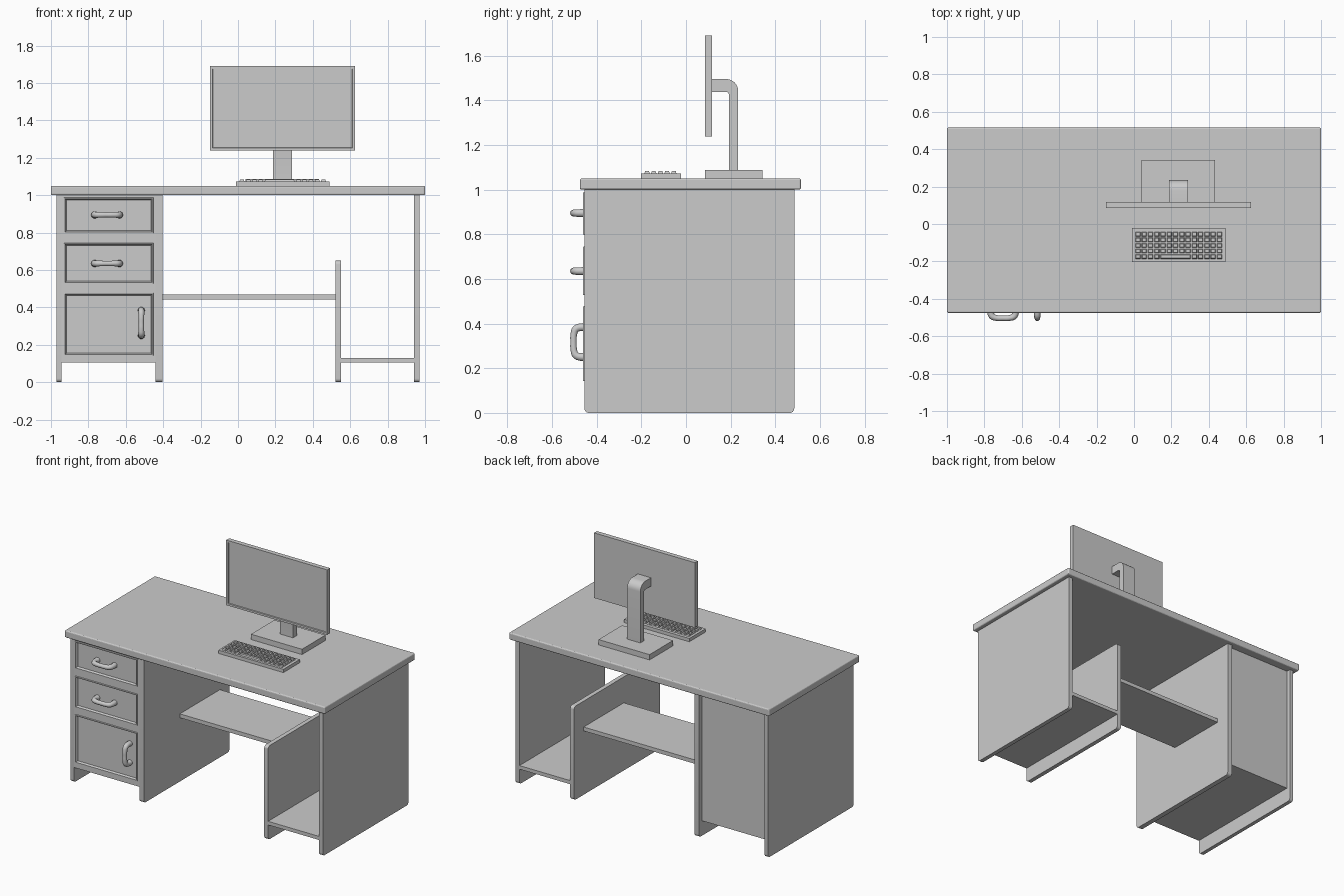
import bpy, bmesh, math
from mathutils import Matrix

if "Cube" in bpy.data.objects:
    bpy.data.objects.remove(bpy.data.objects["Cube"])


def finish(name, bm, bevel=0.0, segments=2, smooth=False):
    bmesh.ops.recalc_face_normals(bm, faces=bm.faces)
    me = bpy.data.meshes.new(name)
    bm.to_mesh(me)
    bm.free()
    ob = bpy.data.objects.new(name, me)
    bpy.context.collection.objects.link(ob)
    if bevel:
        mod = ob.modifiers.new("Bevel", 'BEVEL')
        mod.width, mod.segments = bevel, segments
    if smooth:
        for p in me.polygons:
            p.use_smooth = True
        me.set_sharp_from_angle(angle=math.radians(35))
    return ob


def add_box(bm, x, y, z):
    m = (Matrix.Translation(((x[0] + x[1]) / 2, (y[0] + y[1]) / 2, (z[0] + z[1]) / 2))
         @ Matrix.Diagonal((x[1] - x[0], y[1] - y[0], z[1] - z[0], 1)))
    return bmesh.ops.create_cube(bm, size=1, matrix=m)["verts"]


def box(name, x, y, z, bevel=0.0, segments=2):
    bm = bmesh.new()
    add_box(bm, x, y, z)
    return finish(name, bm, bevel, segments)


def extrude_x(name, profile, x):
    # closed (y, z) profile extruded along x
    bm = bmesh.new()
    f = bm.faces.new([bm.verts.new((x[0], y, z)) for y, z in profile])
    r = bmesh.ops.extrude_face_region(bm, geom=[f])
    bmesh.ops.translate(bm, vec=(x[1] - x[0], 0, 0),
                        verts=[v for v in r["geom"] if isinstance(v, bmesh.types.BMVert)])
    return finish(name, bm, smooth=True)


def arc(cy, cz, r, a0, a1, n=6):
    return [(cy + r * math.cos(math.radians(a0 + (a1 - a0) * i / n)),
             cz + r * math.sin(math.radians(a0 + (a1 - a0) * i / n))) for i in range(n + 1)]


def inset_front(name, x, y, z, steps):
    # box whose -y face is shaped by (inset, outward offset) steps
    bm = bmesh.new()
    add_box(bm, x, y, z)
    bm.normal_update()
    f = min(bm.faces, key=lambda f: f.calc_center_median().y)
    for inset, out in steps:
        bmesh.ops.inset_region(bm, faces=[f], thickness=inset, use_even_offset=True)
        bmesh.ops.translate(bm, vec=(0, -out, 0), verts=f.verts)
        bm.normal_update()
    return finish(name, bm)


def side_panel(name, x, top, round_top=False):
    r, y0, y1 = 0.02, -0.455, 0.485
    prof = arc(y0 + r, r, r, 180, 270) + arc(y1 - r, r, r, 270, 360)
    if round_top:
        prof += arc(y1 - r, top - r, r, 0, 90) + arc(y0 + r, top - r, r, 90, 180)
    else:
        prof += [(y1, top), (y0, top)]
    return extrude_x(name, prof, x)


# desk top and upright panels
box("desk_top", (-1, 1), (-0.475, 0.515), (1.0, 1.05), 0.008, 3)
side_panel("left_outer_panel", (-0.97, -0.943), 1.0)
side_panel("left_inner_panel", (-0.44, -0.405), 1.0)
side_panel("right_outer_panel", (0.94, 0.97), 1.0)
side_panel("right_divider_panel", (0.52, 0.55), 0.65, True)

# shelves
box("middle_shelf", (-0.405, 0.52), (-0.06, 0.38), (0.443, 0.47))
box("lower_shelf", (0.55, 0.94), (-0.455, 0.485), (0.105, 0.13))

# drawer cabinet with rails
cx = (-0.943, -0.44)
box("cabinet_body", cx, (-0.43, 0.455), (0.105, 1.0))
for i, z in enumerate([(0.105, 0.13), (0.49, 0.515), (0.757, 0.785)]):
    box(f"cabinet_rail_{i + 1}", cx, (-0.455, -0.43), z)

# moulded drawer and door fronts
mould = [(0.012, 0.0), (0.002, 0.007), (0.005, 0.0), (0.006, -0.015)]
for name, z in (("top_drawer_front", (0.785, 1.0)), ("middle_drawer_front", (0.515, 0.757)),
                ("door_front", (0.13, 0.49))):
    inset_front(name, cx, (-0.455, -0.43), z, mould)


# arched handles
def handle(name, loc, vertical=False):
    half = [(0.066, 0.0, 1.25), (0.066, -0.03, 1.15), (0.058, -0.048, 1.1), (0.038, -0.056, 1.0)]
    pts = [(-a, y, r) for a, y, r in half] + [(0, -0.058, 0.95)] + half[::-1]
    cu = bpy.data.curves.new(name, 'CURVE')
    cu.dimensions = '3D'
    cu.bevel_depth, cu.bevel_resolution, cu.resolution_u = 0.0155, 3, 4
    cu.use_fill_caps = True
    sp = cu.splines.new('BEZIER')
    sp.bezier_points.add(len(pts) - 1)
    for bp, (a, y, r) in zip(sp.bezier_points, pts):
        bp.co = (0, y, a) if vertical else (a, y, 0)
        bp.radius = r
        bp.handle_left_type = bp.handle_right_type = 'AUTO'
    ob = bpy.data.objects.new(name, cu)
    ob.location = loc
    bpy.context.collection.objects.link(ob)


handle("top_drawer_handle", (-0.70, -0.446, 0.895))
handle("middle_drawer_handle", (-0.70, -0.446, 0.635))
handle("door_handle", (-0.517, -0.446, 0.317), True)

# monitor
inset_front("monitor_screen", (-0.15, 0.625), (0.085, 0.117), (1.238, 1.69),
            [(0.014, 0.0), (0.002, -0.006)])
box("monitor_base", (0.04, 0.432), (0.085, 0.343), (1.05, 1.087))
neck = ([(0.192, 1.08), (0.234, 1.08)] + arc(0.18, 1.441, 0.054, 0, 90, 8)
        + [(0.115, 1.495), (0.115, 1.437)] + arc(0.182, 1.427, 0.010, 90, 0, 3))
extrude_x("monitor_neck", neck, (0.187, 0.288))

# keyboard: tray plus rows of tapered keys
box("keyboard_tray", (-0.01, 0.49), (-0.202, -0.022), (1.05, 1.073))
bm = bmesh.new()


def key(x0, x1, y0, y1):
    vs = add_box(bm, (x0, x1), (y0, y1), (1.07, 1.083))
    for v in vs:
        if v.co.z > 1.08:
            v.co.x += 0.004 if v.co.x < (x0 + x1) / 2 else -0.004
            v.co.y += 0.004 if v.co.y < (y0 + y1) / 2 else -0.004


cols, rows, px, py = 14, 5, 0.0335, 0.030
for r in range(rows):
    y0 = -0.187 + r * py
    for c in range(cols):
        x0 = 0.007 + c * px
        if r == 0 and 4 <= c <= 8:
            if c == 4:
                key(x0, x0 + 5 * px - 0.005, y0, y0 + py - 0.005)  # space bar
            continue
        key(x0, x0 + px - 0.005, y0, y0 + py - 0.005)
finish("keyboard_keys", bm)
